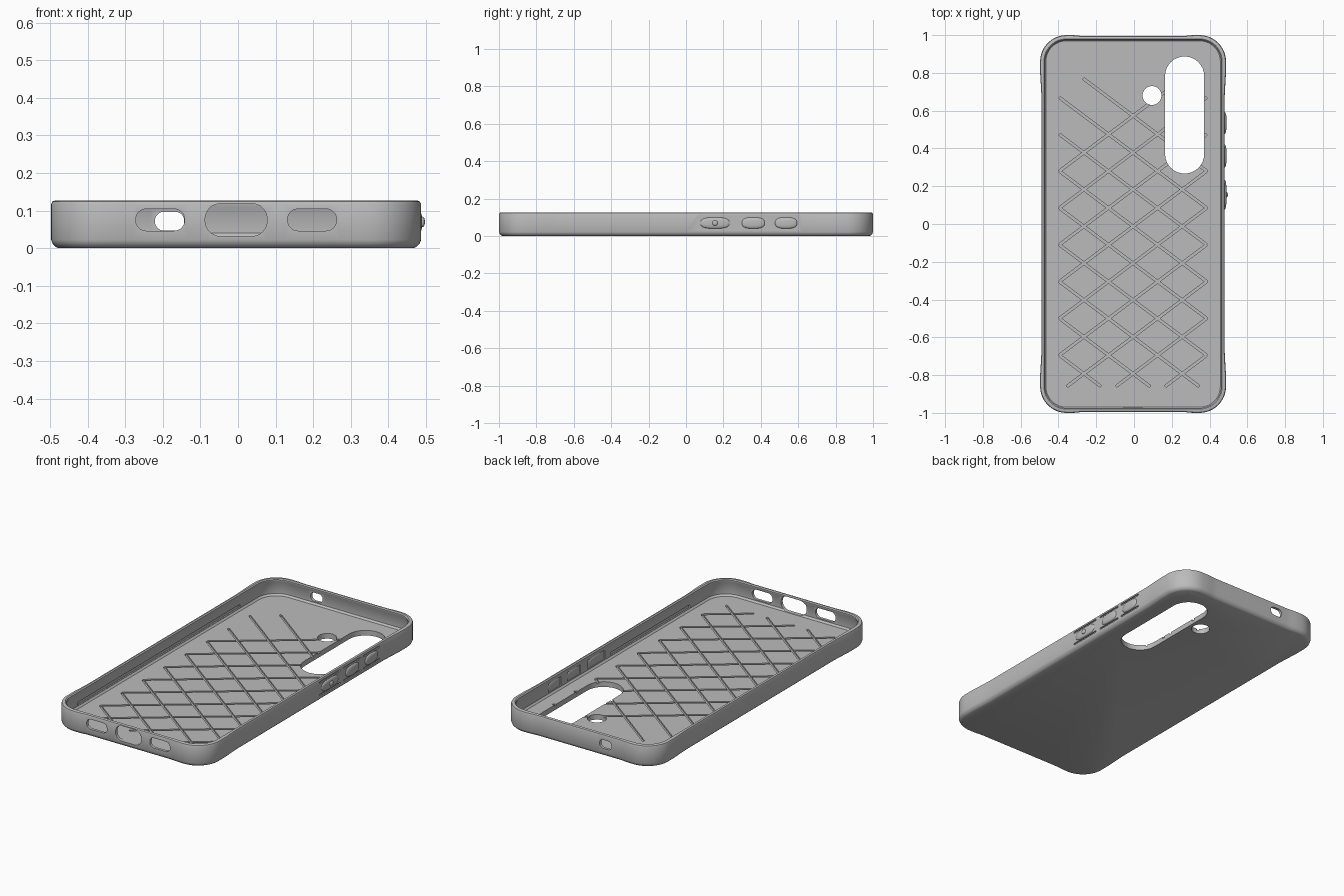
import bpy, bmesh, math
from mathutils import Matrix, Vector

if "Cube" in bpy.data.objects:
    bpy.data.objects.remove(bpy.data.objects["Cube"], do_unlink=True)

grey = bpy.data.materials.new("case_grey")
grey.use_nodes = True
COL = (0.5, 0.5, 0.5, 1)
grey.diffuse_color = COL
grey.node_tree.nodes["Principled BSDF"].inputs["Base Color"].default_value = COL

CX, HW, HL, R = -0.005, 0.492, 1.0, 0.14
FLOOR = 0.03
TO_Y = Matrix.Rotation(math.pi / 2, 4, "X")                      # outline in x, z
TO_X = Matrix(((0, 0, 1, 0), (1, 0, 0, 0), (0, 1, 0, 0), (0, 0, 0, 1)))  # outline in y, z


def make_object(name, bm):
    bmesh.ops.recalc_face_normals(bm, faces=bm.faces)
    mesh = bpy.data.meshes.new(name)
    bm.to_mesh(mesh)
    bm.free()
    mesh.materials.append(grey)
    ob = bpy.data.objects.new(name, mesh)
    bpy.context.collection.objects.link(ob)
    return ob


def smooth(ob):
    bpy.ops.object.select_all(action="DESELECT")
    ob.select_set(True)
    bpy.context.view_layer.objects.active = ob
    bpy.ops.object.shade_smooth_by_angle(angle=math.radians(35))


def rounded(hw, hl, r, arc=12, side=1):
    """Rounded rectangle outline, with each straight side split."""
    corners = []
    for i, (sx, sy) in enumerate(((1, 1), (-1, 1), (-1, -1), (1, -1))):
        c = Vector((sx * (hw - r), sy * (hl - r)))
        corners.append([c + r * Vector((math.cos(a), math.sin(a)))
                        for a in ((i + j / arc) * math.pi / 2 for j in range(arc + 1))])
    pts = []
    for i, arc_pts in enumerate(corners):
        pts += arc_pts
        a, b = arc_pts[-1], corners[(i + 1) % 4][0]
        if (a - b).length > 1e-4:
            pts += [a.lerp(b, k / side) for k in range(1, side)]
        else:
            pts.pop()
    return pts


def ease(t):
    t = min(max(t, 0), 1)
    return t * t * (3 - 2 * t)


# Case shell: rings of (inset, height, waist amount) from underside to floor
PROFILE = ((0.02, 0, 1), (0.012, 0.004, 1), (0.004, 0.012, 1), (0, 0.022, 1),
           (0, 0.117, 1), (0.003, 0.124, 1), (0.01, 0.127, 1),
           (0.02, 0.127, 0), (0.026, 0.122, 0), (0.026, 0.112, 0),
           (0.021, 0.104, 0), (0.021, 0.04, 0), (0.03, FLOOR, 0))
bm = bmesh.new()
rings = []
for inset, z, waist in PROFILE:
    ring = []
    for p in rounded(HW - inset, HL - inset, R - inset, 12, 28):
        x, y = p
        if abs(x) > 0.4:
            x -= math.copysign(0.007 * waist * ease((0.8 - abs(y)) / 0.12), x)
        else:
            y -= math.copysign(0.005 * waist * ease((0.32 - abs(x)) / 0.06), y)
        ring.append(bm.verts.new((x + CX, y, z)))
    rings.append(ring)
for low, high in zip(rings, rings[1:]):
    n = len(low)
    for i in range(n):
        j = (i + 1) % n
        bm.faces.new((low[i], low[j], high[j], high[i]))
bm.faces.new(rings[0])
bm.faces.new(rings[-1])
case = make_object("case_shell", bm)

cut = bmesh.new()


def pill(centre, w, h, r, depth, turn=Matrix.Identity(4)):
    """Add a rounded prism to the cutter."""
    place = Matrix.Translation(centre) @ turn
    loops = [[cut.verts.new(place @ Vector((p.x, p.y, s * depth / 2)))
              for p in rounded(w / 2, h / 2, r, 8)] for s in (-1, 1)]
    low, high = loops
    for i in range(len(low)):
        j = (i + 1) % len(low)
        cut.faces.new((low[i], low[j], high[j], high[i]))
    cut.faces.new(low[::-1])
    cut.faces.new(high)


# Camera and flash openings
pill((0.268, 0.577, 0), 0.207, 0.62, 0.1034, 0.14)
pill((0.095, 0.68, 0), 0.1, 0.1, 0.0499, 0.14)

# Port openings in the front end and one in the back end
for x, w, h in ((-0.207, 0.13, 0.058), (-0.005, 0.165, 0.087), (0.197, 0.13, 0.058)):
    pill((x, -1, 0.0755), w, h, h * 0.48, 0.1, TO_Y)
pill((-0.182, 1, 0.072), 0.078, 0.05, 0.024, 0.1, TO_Y)

# Long recesses inside the side walls
pill((-0.475, -0.045, 0.052), 1.49, 0.02, 0.004, 0.018, TO_X)
pill((0.465, -0.34, 0.052), 0.72, 0.02, 0.004, 0.018, TO_X)

# Slits and inner pockets around the side buttons
BUTTONS = ((0.155, 0.19), (0.36, 0.155), (0.535, 0.15))
for y, w in BUTTONS:
    for z in (0.034, 0.107):
        pill((0.49, y, z), w, 0.01, 0.0045, 0.034, TO_X)
    pill((0.458, y, 0.07), w - 0.035, 0.054, 0.004, 0.026, TO_X)

# Crossed grooves in the floor
SLOPE, STEP, EDGE, Y_MIN, Y_MAX = 0.75, 0.195, 0.39, -0.86, 0.77
for side in (-1, 1):
    for k in range(-2, 9):
        y0 = 0.67 - STEP * k
        far = 2 * EDGE
        t0 = max(0, (y0 - Y_MAX) / SLOPE)
        t1 = min(far, (y0 - Y_MIN) / SLOPE)
        if k == -2 or t1 - t0 < 0.06:
            continue
        a = Vector((side * (t0 - EDGE) + CX, y0 - SLOPE * t0, FLOOR))
        b = Vector((side * (t1 - EDGE) + CX, y0 - SLOPE * t1, FLOOR))
        d = b - a
        pill((a + b) / 2, d.length, 0.013, 0.006, 0.018,
             Matrix.Rotation(math.atan2(d.y, d.x), 4, "Z"))

cutter = make_object("opening_cutter", cut)
cutter.hide_render = True
mod = case.modifiers.new("openings", "BOOLEAN")
mod.operation = "DIFFERENCE"
mod.solver = "EXACT"
mod.use_self = True
mod.object = cutter
bpy.context.view_layer.objects.active = case
case.select_set(True)
bpy.ops.object.modifier_apply(modifier=mod.name)
bpy.data.objects.remove(cutter, do_unlink=True)
smooth(case)


# Side buttons bulging from the wall
def bulge(name, centre, size):
    bm = bmesh.new()
    bmesh.ops.create_uvsphere(bm, u_segments=32, v_segments=16, radius=1)
    for v in bm.verts:
        v.co = Vector(s * math.copysign(abs(c) ** 0.75, c) for s, c in zip(size, v.co)) + Vector(centre)
    smooth(make_object(name, bm))


for (y, w), name in zip(BUTTONS, ("power_button", "volume_down_button", "volume_up_button")):
    bulge(name, (0.478, y, 0.07), (0.012, w / 2 - 0.016, 0.03))
bulge("power_button_bump", (0.488, 0.155, 0.07), (0.009, 0.014, 0.014))
